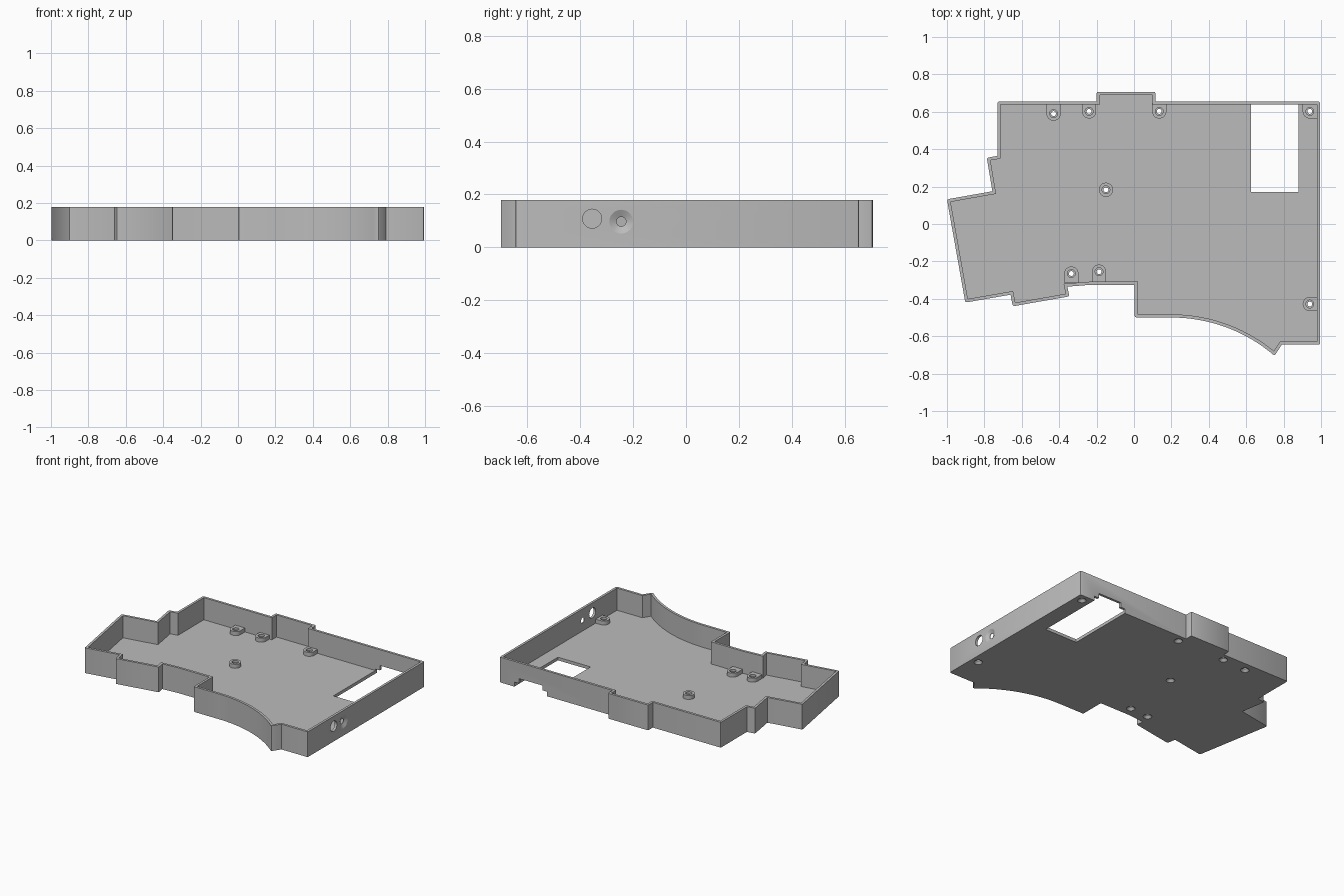
import bpy, bmesh, math
from mathutils import Vector, Matrix

cube = bpy.data.objects.get("Cube")
if cube:
    bpy.data.objects.remove(cube, do_unlink=True)

HEIGHT, FLOOR, WALL = 0.178, 0.022, 0.017
BOSS_TOP, BOSS_R = 0.05, 0.038

grey = bpy.data.materials.new("matte_grey")
grey.use_nodes = True
GREY = (0.5, 0.5, 0.5, 1)
grey.diffuse_color = GREY
grey.node_tree.nodes["Principled BSDF"].inputs["Base Color"].default_value = GREY


def finish(name, bm):
    """Turn a bmesh into a named, coloured object."""
    bmesh.ops.recalc_face_normals(bm, faces=bm.faces)
    mesh = bpy.data.meshes.new(name)
    bm.to_mesh(mesh)
    bm.free()
    mesh.materials.append(grey)
    ob = bpy.data.objects.new(name, mesh)
    bpy.context.collection.objects.link(ob)
    return ob


def arc(cx, cy, r, a0, a1, n=16):
    return [(cx + r * math.cos(math.radians(a0 + (a1 - a0) * i / n)),
             cy + r * math.sin(math.radians(a0 + (a1 - a0) * i / n))) for i in range(n + 1)]


def inset(points, d):
    """Mitred inward offset of a counter-clockwise outline."""
    out = []
    for i, p in enumerate(points):
        p = Vector(p)
        e1 = (p - Vector(points[i - 1])).normalized()
        e2 = (Vector(points[(i + 1) % len(points)]) - p).normalized()
        n1, n2 = Vector((-e1.y, e1.x)), Vector((-e2.y, e2.x))
        out.append(p + (n1 + n2) * d / (1 + n1.dot(n2)))
    return out


def prism(name, points, z0, z1):
    bm = bmesh.new()
    low = [bm.verts.new((x, y, z0)) for x, y in points]
    high = [bm.verts.new((x, y, z1)) for x, y in points]
    bm.faces.new(low)
    bm.faces.new(high)
    for i in range(len(low)):
        bm.faces.new((low[i - 1], low[i], high[i], high[i - 1]))
    return finish(name, bm)


def box(name, x0, x1, y0, y1, z0, z1):
    return prism(name, [(x0, y0), (x1, y0), (x1, y1), (x0, y1)], z0, z1)


def cone(name, centre, r1, r2, depth, along_x=False):
    bm = bmesh.new()
    turn = Matrix.Rotation(math.pi / 2, 4, 'Y') if along_x else Matrix()
    bmesh.ops.create_cone(bm, cap_ends=True, segments=32, radius1=r1, radius2=r2,
                          depth=depth, matrix=Matrix.Translation(centre) @ turn)
    return finish(name, bm)


def cut(ob, cutters):
    """Subtract every cutter and bake the result."""
    for c in cutters:
        c.hide_render = True
        mod = ob.modifiers.new("cut", 'BOOLEAN')
        mod.operation, mod.solver, mod.object = 'DIFFERENCE', 'EXACT', c
    bpy.context.view_layer.update()
    dg = bpy.context.evaluated_depsgraph_get()
    mesh = bpy.data.meshes.new_from_object(ob.evaluated_get(dg))
    ob.modifiers.clear()
    ob.data = mesh


# Outer outline, counter-clockwise from the front right corner
curve_r = 0.846
outline = [(0.995, -0.645), (0.995, 0.655), (0.115, 0.655), (0.115, 0.707),
           (-0.2, 0.707), (-0.2, 0.655), (-0.73, 0.655), (-0.73, 0.364),
           (-0.787, 0.354), (-0.757, 0.175), (-1.0, 0.132), (-0.902, -0.42),
           (-0.66, -0.378), (-0.648, -0.44), (-0.346, -0.387), (-0.356, -0.335),
           (-0.23, -0.325), (0.004, -0.325), (0.004, -0.5)]
outline += arc(0.2, -0.5 - curve_r, curve_r, 90, 49.3)
outline += [(0.79, -0.645)]

# Tray: floor and surrounding wall in one skin
bm = bmesh.new()
inner = inset(outline, WALL)
rings = [[bm.verts.new((p[0], p[1], z)) for p in pts] for pts, z in
         ((outline, 0), (outline, HEIGHT), (inner, HEIGHT), (inner, FLOOR))]
bm.faces.new(rings[0])
bm.faces.new(rings[3])
for a, b in zip(rings, rings[1:]):
    for i in range(len(a)):
        bm.faces.new((a[i - 1], a[i], b[i], b[i - 1]))
bmesh.ops.recalc_face_normals(bm, faces=bm.faces)
# Slightly rounded outside corners
outer_set = set(rings[0] + rings[1])
corners = [e for e in bm.edges if all(v in outer_set for v in e.verts)
           and abs(e.verts[0].co.z - e.verts[1].co.z) > 0.1
           and e.calc_face_angle_signed() > math.radians(30)]
bmesh.ops.bevel(bm, geom=corners, offset=0.009, segments=2, profile=0.5, affect='EDGES')
tray = finish("case_tray", bm)

# Screw standoffs: position and the side that joins the wall
screws = [(-0.43, 0.59, "back"), (-0.24, 0.602, "back"), (0.135, 0.602, "back"),
          (0.94, 0.602, "corner"), (-0.15, 0.183, "free"), (-0.335, -0.265, "front"),
          (-0.187, -0.255, "front"), (0.94, -0.428, "right")]
back, right, front = 0.643, 0.983, -0.314


def standoff_profile(x, y, side):
    r = BOSS_R
    if side == "back":
        return arc(x, y, r, 180, 360) + [(x + r, back), (x - r, back)]
    if side == "front":
        return arc(x, y, r, 0, 180) + [(x - r, front), (x + r, front)]
    if side == "right":
        return arc(x, y, r, 90, 270) + [(right, y - r), (right, y + r)]
    if side == "corner":
        return arc(x, y, r, 180, 270) + [(right, y - r), (right, back), (x - r, back)]
    return arc(x, y, r, 0, 360, 32)[:-1]


parts, helpers, screw_cutters = [tray], [], []
for i, (x, y, side) in enumerate(screws):
    boss = prism(f"standoff_{i + 1}", standoff_profile(x, y, side), FLOOR - 0.004, BOSS_TOP)
    shaft = cone("screw_hole_cutter", (x, y, 0.03), 0.013, 0.013, 0.2)
    seat = cone("insert_cutter", (x, y, 0.085), 0.021, 0.021, 0.1)
    sink = cone("countersink_cutter", (x, y, 0.0075), 0.030, 0.013, 0.019)
    cut(boss, [shaft, seat])
    parts.append(boss)
    helpers += [shaft, seat, sink]
    screw_cutters += [shaft, sink]

# Floor window, stepped notch in the back wall, and side ports
ports = [box("window_cutter", 0.625, 0.88, 0.17, 0.75, -0.1, 0.032),
         box("notch_cutter", 0.66, 0.842, 0.62, 0.75, -0.1, 0.066),
         cone("round_port_cutter", (0.99, -0.355, 0.108), 0.036, 0.036, 0.1, True),
         cone("jack_port_cutter", (0.99, -0.245, 0.097), 0.018, 0.018, 0.1, True),
         cone("jack_dish_cutter", (0.989, -0.245, 0.097), 0.018, 0.047, 0.014, True)]
helpers += ports
cut(tray, screw_cutters + ports)

for h in helpers:
    bpy.data.objects.remove(h, do_unlink=True)

# Smooth the curved walls and holes, keep corners sharp
bpy.ops.object.select_all(action='DESELECT')
for ob in parts:
    ob.select_set(True)
bpy.context.view_layer.objects.active = tray
bpy.ops.object.shade_smooth_by_angle(angle=math.radians(25))
